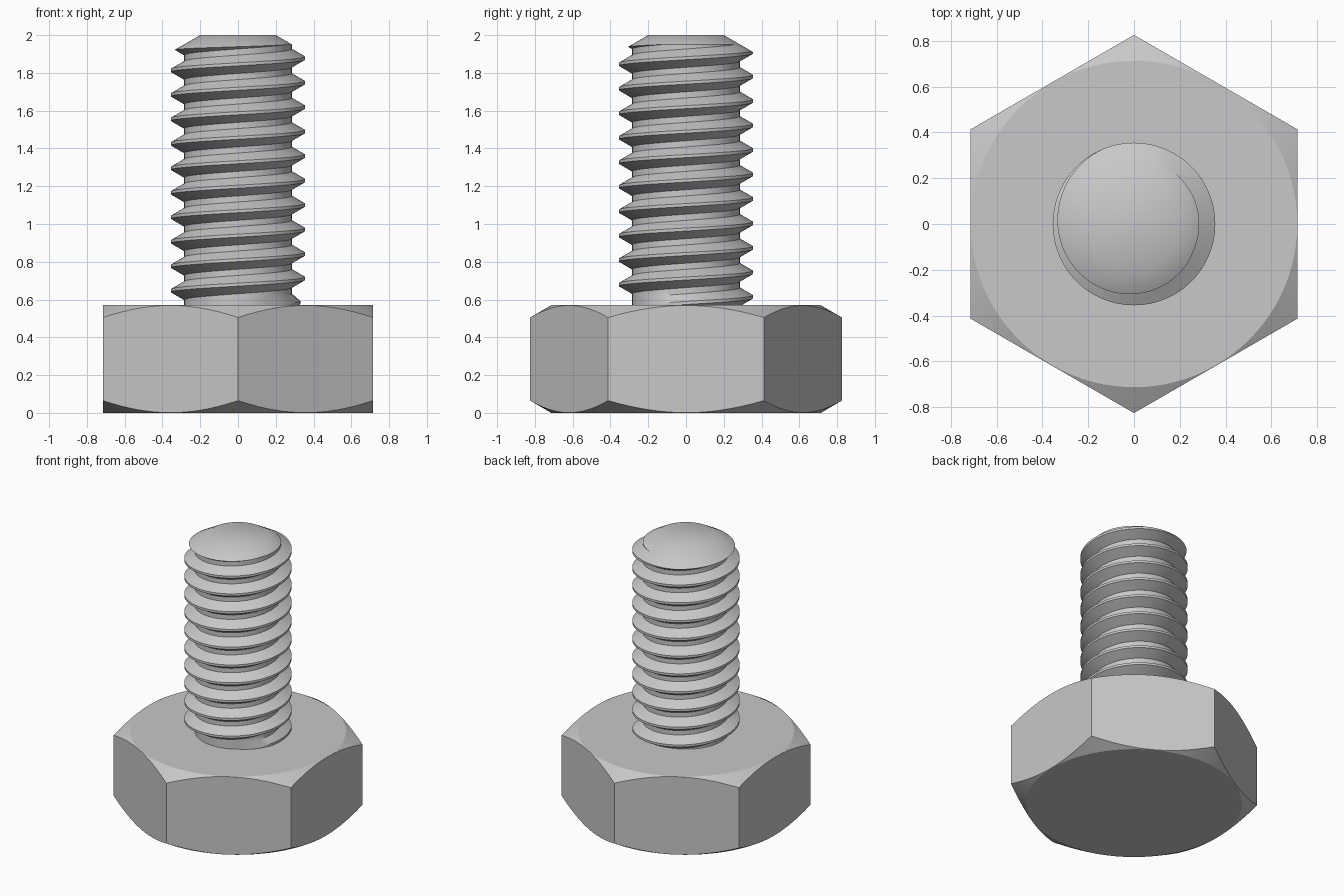
import bpy, bmesh
from math import sin, cos, tau, radians

SEGMENTS = 96
HEAD_HEIGHT, APOTHEM, DISC = 0.57, 0.715, 0.713
PITCH, ROOT, DEPTH = 0.1296, 0.285, 0.07
FIRST_CREST, SHANK_BASE = 0.582, 0.55
TOP, TIP_RADIUS, SLOPE = 2.0, 0.2, 0.577

cube = bpy.data.objects.get("Cube")
if cube:
    bpy.data.objects.remove(cube, do_unlink=True)

steel = bpy.data.materials.new("grey_steel")
steel.use_nodes = True
steel.diffuse_color = (0.58, 0.58, 0.58, 1)
steel.node_tree.nodes["Principled BSDF"].inputs["Base Color"].default_value = steel.diffuse_color


def skin(name, columns, smooth_angle):
    """Join upright columns of (radius, z), spaced around a full turn, into a capped solid."""
    bm = bmesh.new()
    grid = []
    for j, column in enumerate(columns):
        a = tau * j / SEGMENTS
        grid.append([bm.verts.new((r * cos(a), r * sin(a), z)) for r, z in column])
    for left, right in zip(grid, grid[1:]):
        for i in range(len(left) - 1):
            bm.faces.new((left[i], right[i], right[i + 1], left[i + 1]))
    bm.faces.new([column[0] for column in reversed(grid[:-1])])
    bm.faces.new([column[-1] for column in grid[:-1]])
    bmesh.ops.remove_doubles(bm, verts=bm.verts, dist=0.00002)
    bmesh.ops.recalc_face_normals(bm, faces=bm.faces)
    mesh = bpy.data.meshes.new(name)
    bm.to_mesh(mesh)
    bm.free()
    mesh.materials.append(steel)
    obj = bpy.data.objects.new(name, mesh)
    bpy.context.collection.objects.link(obj)
    bpy.ops.object.select_all(action='DESELECT')
    obj.select_set(True)
    bpy.context.view_layer.objects.active = obj
    bpy.ops.object.shade_smooth_by_angle(angle=radians(smooth_angle))
    return obj


# Hexagonal head with conical chamfers at both ends
def head_column(j):
    offset = (360 * j / SEGMENTS + 30) % 60 - 30
    radius = APOTHEM / cos(radians(offset))
    drop = (radius - DISC) * SLOPE
    return [(DISC, 0), (radius, drop), (radius, HEAD_HEIGHT - drop), (DISC, HEAD_HEIGHT)]


# Threaded shank: a helical profile trimmed by the head and by the tip cone
def crossing(p, q, height):
    a, b = height(p), height(q)
    t = a / (a - b)
    return tuple(u + (v - u) * t for u, v in zip(p, q))


def above_base(p):
    return p[1] - SHANK_BASE


def inside_cone(p):
    return TIP_RADIUS + (TOP - p[1]) / SLOPE - p[0]


def trim(points, height):
    """Collapse every point after the first crossing onto that crossing."""
    for i in range(len(points) - 1):
        if height(points[i]) * height(points[i + 1]) <= 0:
            cut = crossing(points[i], points[i + 1], height)
            return points[:i + 1] + [cut] * (len(points) - i - 1)
    return points


def shank_column(j):
    points = []
    flat, foot = PITCH / 16, PITCH * 3 / 8
    for turn in range(-2, 13):
        phase = j / SEGMENTS + turn
        z = FIRST_CREST + PITCH * phase
        # The thread fades in just above the head
        fade = min(1, max(0, 0.6 + phase * 4))
        crest = ROOT + DEPTH * fade
        points += [(ROOT, z - foot), (crest, z - flat), (crest, z + flat), (ROOT, z + foot)]
    points = trim(points, inside_cone)
    points = trim(points[::-1], above_base)[::-1]
    return points + [(TIP_RADIUS, TOP)]


columns = range(SEGMENTS + 1)
skin("hex_head", [head_column(j) for j in columns], 25)
skin("threaded_shank", [shank_column(j) for j in columns], 33)
